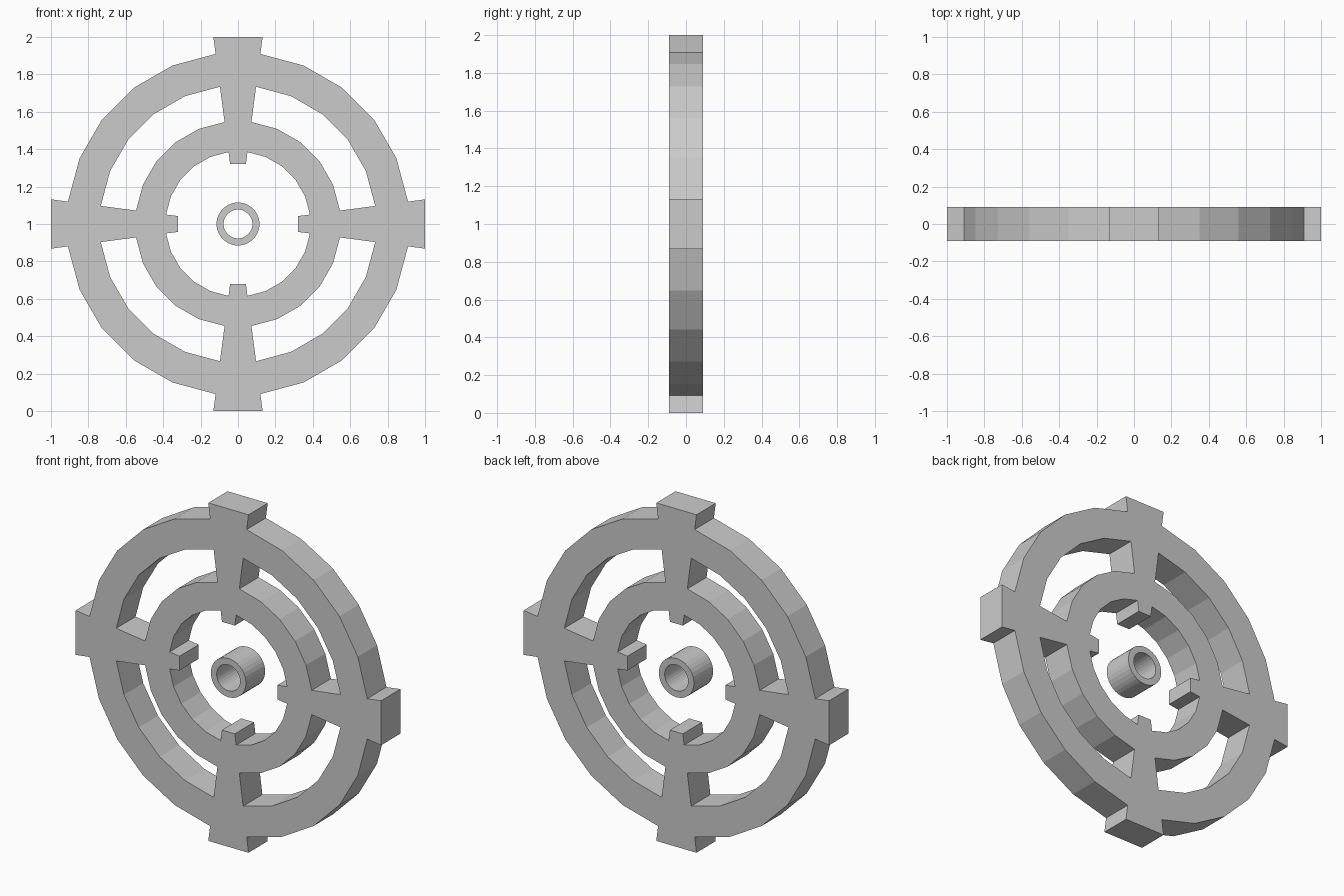
import bpy, bmesh, math

if "Cube" in bpy.data.objects:
    bpy.data.objects.remove(bpy.data.objects["Cube"])

HALF = 0.09          # half thickness along y
CENTRE_Z = 1.0


def plate(name, sides, bands_for):
    """Polar cells in the xz plane, welded and extruded along y."""
    bm = bmesh.new()
    step = 2 * math.pi / sides

    def point(r, a):
        return bm.verts.new((r * math.cos(a), -HALF, CENTRE_Z + r * math.sin(a)))

    for k in range(sides):
        a0, a1 = (k - 0.5) * step, (k + 0.5) * step
        for r0, r1 in bands_for(k):
            bm.faces.new([point(r0, a0), point(r1, a0), point(r1, a1), point(r0, a1)])
    bmesh.ops.remove_doubles(bm, verts=bm.verts[:], dist=1e-4)
    ext = bmesh.ops.extrude_face_region(bm, geom=bm.faces[:])
    moved = [g for g in ext["geom"] if isinstance(g, bmesh.types.BMVert)]
    bmesh.ops.translate(bm, verts=moved, vec=(0, 2 * HALF, 0))
    bmesh.ops.recalc_face_normals(bm, faces=bm.faces[:])
    mesh = bpy.data.meshes.new(name)
    bm.to_mesh(mesh)
    bm.free()
    obj = bpy.data.objects.new(name, mesh)
    bpy.context.collection.objects.link(obj)
    return obj


# Two rings joined by four spokes that end in outer and inner teeth
TIP = 1 / math.cos(math.radians(7.5))
RADII = [0.323, 0.388, 0.55, 0.74, 0.917, TIP]


def wheel_bands(k):
    bands = list(zip(RADII, RADII[1:]))
    return bands if k % 6 == 0 else [bands[1], bands[3]]


plate("spoked_wheel", 24, wheel_bands)

# Free-standing tube at the middle
plate("centre_tube", 32, lambda k: [(0.077, 0.115)])
